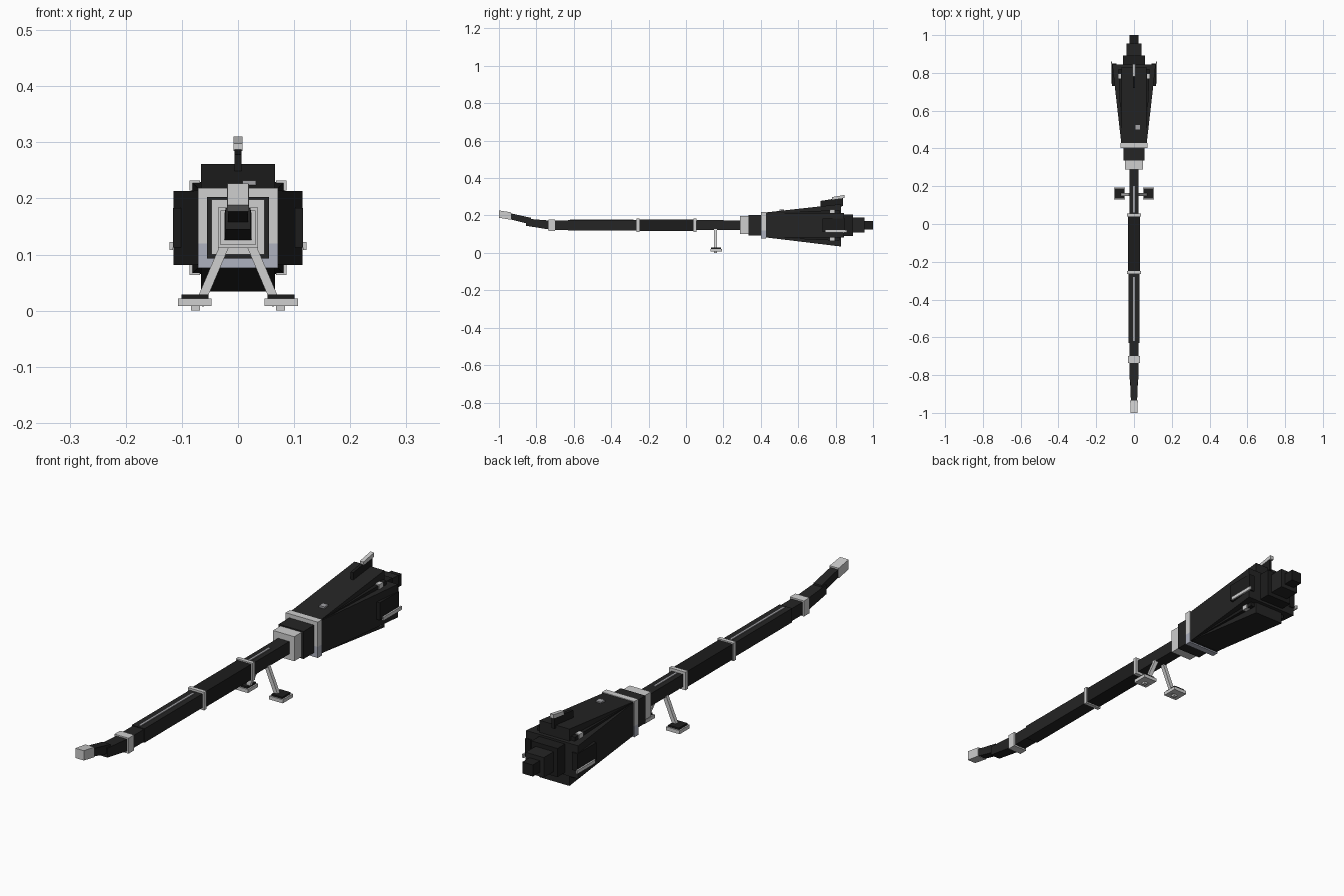
import bpy
from mathutils import Vector, Matrix

cube = bpy.data.objects.get("Cube")
if cube:
    bpy.data.objects.remove(cube)


def material(name, rgb):
    m = bpy.data.materials.new(name)
    m.use_nodes = True
    m.diffuse_color = (*rgb, 1)
    m.node_tree.nodes["Principled BSDF"].inputs["Base Color"].default_value = (*rgb, 1)
    return m


BLACK = material("black", (0.012, 0.012, 0.012))
CHARCOAL = material("charcoal", (0.018, 0.018, 0.018))
LIGHT = material("light grey", (0.62, 0.62, 0.62))
BLUE = material("blue grey", (0.42, 0.44, 0.52))
GREY = material("mid grey", (0.36, 0.36, 0.38))

MID = 0.148  # height of the shaft axis
FACES = [(0, 1, 2, 3), (7, 6, 5, 4), (0, 4, 5, 1),
         (1, 5, 6, 2), (2, 6, 7, 3), (3, 7, 4, 0)]


def loft(name, mat, y0, half0, z0, y1, half1, z1, x=0):
    """Block between two rectangles; z0 and z1 are (low, high) pairs."""
    verts = []
    for y, h, (lo, hi) in ((y0, half0, z0), (y1, half1, z1)):
        verts += [(x - h, y, lo), (x + h, y, lo), (x + h, y, hi), (x - h, y, hi)]
    mesh = bpy.data.meshes.new(name)
    mesh.from_pydata(verts, [], FACES)
    mesh.materials.append(mat)
    ob = bpy.data.objects.new(name, mesh)
    bpy.context.collection.objects.link(ob)
    return ob


def block(name, mat, y0, y1, half, z=None, x=0):
    z = z or (MID - half, MID + half)
    return loft(name, mat, y0, half, z, y1, half, z, x)


def beam(name, mat, a, b, width, depth):
    """Box running from point a to point b."""
    a, b = Vector(a), Vector(b)
    d = b - a
    ob = block(name, mat, -d.length / 2, d.length / 2, width / 2, (-depth / 2, depth / 2))
    ob.matrix_world = Matrix.Translation((a + b) / 2) @ d.to_track_quat('Y', 'Z').to_matrix().to_4x4()
    return ob


# Shaft
block("front_shaft", CHARCOAL, -0.72, -0.63, 0.025)
block("grip_shaft", CHARCOAL, -0.63, -0.25, 0.028)
block("middle_shaft", BLACK, -0.25, 0.05, 0.031)
block("rear_shaft", CHARCOAL, 0.05, 0.31, 0.025)
for i, (y0, y1, half) in enumerate([(-0.735, -0.7, 0.031), (-0.265, -0.249, 0.036), (0.039, 0.055, 0.036)]):
    block(f"shaft_ring_{i + 1}", LIGHT, y0, y1, half)
block("front_top_strip", GREY, -0.62, -0.28, 0.005, (MID + 0.026, MID + 0.031))
block("rear_top_strip", GREY, 0.06, 0.2, 0.005, (MID + 0.023, MID + 0.028))

# Upturned nose
loft("nose_base", CHARCOAL, -0.855, 0.022, (0.145, 0.183), -0.73, 0.024, (0.125, 0.173))
loft("nose_neck", CHARCOAL, -0.94, 0.017, (0.18, 0.212), -0.83, 0.018, (0.152, 0.188))
loft("nose_tip", LIGHT, -1, 0.019, (0.188, 0.227), -0.935, 0.02, (0.177, 0.217))

# Collar
block("collar_front", LIGHT, 0.288, 0.335, 0.047, (0.1, 0.198))
block("collar_neck", CHARCOAL, 0.335, 0.405, 0.055)
block("collar_ring_upper", LIGHT, 0.402, 0.428, 0.071, (0.12, 0.219))
block("collar_ring_lower", BLUE, 0.402, 0.428, 0.071, (0.076, 0.12))

# Flared tail: square core with crossing slabs
loft("tail_core", BLACK, 0.42, 0.066, (0.082, 0.214), 0.82, 0.083, (0.065, 0.229))
loft("tail_vertical_slab", CHARCOAL, 0.425, 0.066, (0.083, 0.216), 0.83, 0.066, (0.034, 0.261))
loft("tail_horizontal_slab", CHARCOAL, 0.425, 0.067, (0.082, 0.214), 0.845, 0.115, (0.081, 0.213))

# Stepped exhaust
block("exhaust_large", BLACK, 0.82, 0.893, 0.057)
block("exhaust_medium", CHARCOAL, 0.89, 0.955, 0.04)
block("exhaust_small", BLACK, 0.95, 1.0, 0.023)

# Top fin
loft("top_fin", BLACK, 0.72, 0.006, (0.235, 0.278), 0.84, 0.006, (0.25, 0.297))
loft("top_fin_cap", LIGHT, 0.78, 0.008, (0.285, 0.298), 0.848, 0.008, (0.294, 0.31))
block("top_bolt", GREY, 0.5, 0.525, 0.012, (0.215, 0.232), 0.02)

for s, side in ((1, "left"), (-1, "right")):
    # Side fins and bolts
    block(f"{side}_side_fin", BLACK, 0.73, 0.85, 0.012, (0.113, 0.183), s * 0.104)
    beam(f"{side}_fin_strip", LIGHT, (s * 0.119, 0.745, 0.115), (s * 0.119, 0.86, 0.115), 0.007, 0.014)
    for z, level in ((0.223, "upper"), (0.073, "lower")):
        block(f"{side}_{level}_bolt", LIGHT, 0.77, 0.795, 0.009, (z - 0.009, z + 0.009), s * 0.077)
    # Foot rests
    beam(f"{side}_foot_post", LIGHT, (s * 0.02, 0.157, 0.125), (s * 0.069, 0.157, 0.01), 0.015, 0.016)
    block(f"{side}_pedal", LIGHT, 0.13, 0.193, 0.03, (0.008, 0.022), s * 0.077)
    block(f"{side}_pedal_pad", BLACK, 0.135, 0.188, 0.024, (0.022, 0.029), s * 0.077)
    block(f"{side}_pedal_stud", LIGHT, 0.15, 0.165, 0.008, (0, 0.01), s * 0.076)
